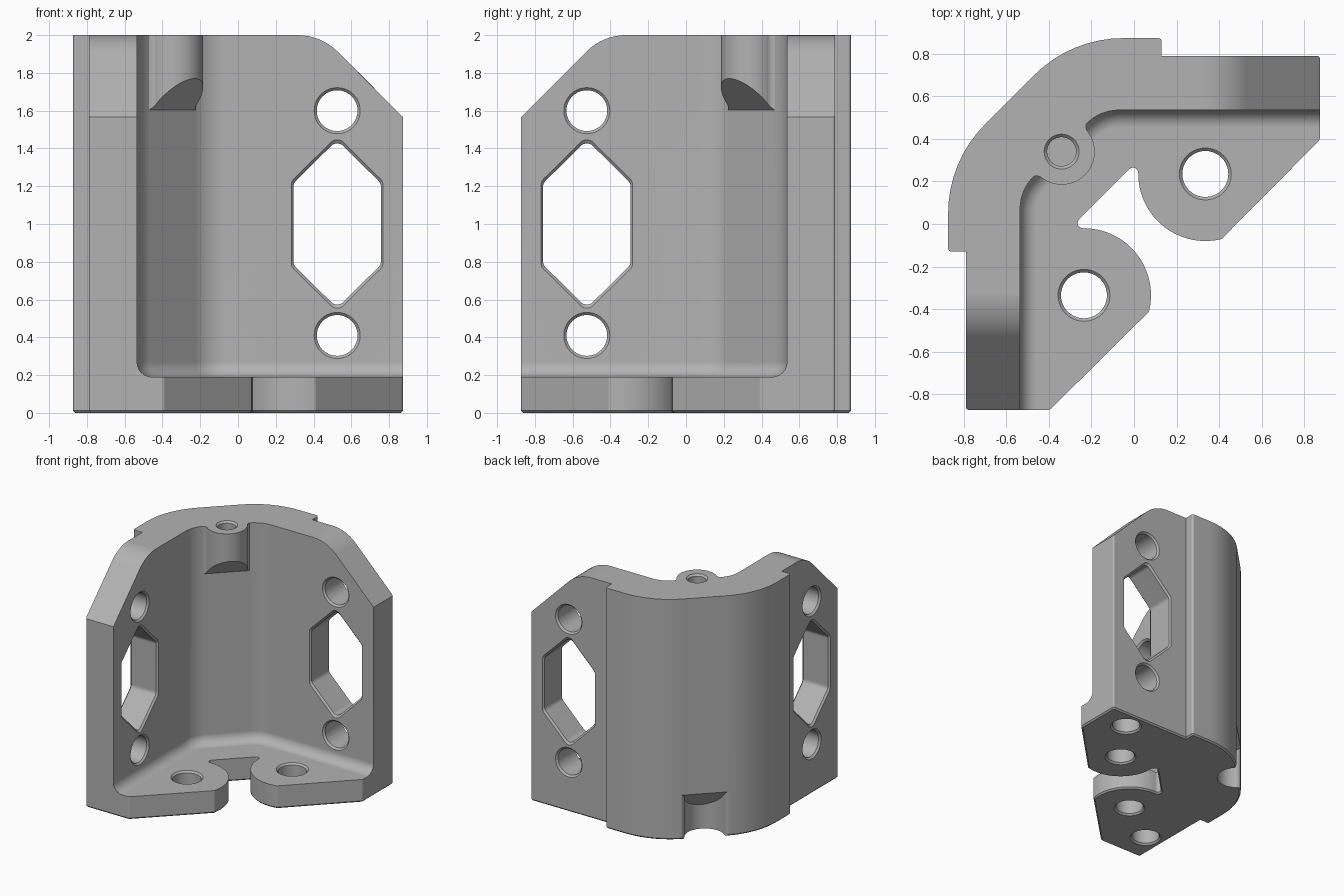
import bpy, bmesh, math
from mathutils import Vector

if "Cube" in bpy.data.objects:
    bpy.data.objects.remove(bpy.data.objects["Cube"])

gray = bpy.data.materials.new("plain gray")
gray.use_nodes = True
gray.diffuse_color = (0.45, 0.45, 0.45, 1)
gray.node_tree.nodes["Principled BSDF"].inputs["Base Color"].default_value = gray.diffuse_color

ROOT2 = math.sqrt(2)


def rounded(points, seg=8):
    """Polygon from (x, y[, radius]) corners, with the corners rounded."""
    out = []
    for i, pt in enumerate(points):
        p = Vector(pt[:2])
        r = pt[2] if len(pt) > 2 else 0
        if not r:
            out.append(p)
            continue
        a = (Vector(points[i - 1][:2]) - p).normalized()
        b = (Vector(points[(i + 1) % len(points)][:2]) - p).normalized()
        half = a.angle(b) / 2
        c = p + (a + b).normalized() * r / math.sin(half)
        v0 = p + a * r / math.tan(half) - c
        v1 = p + b * r / math.tan(half) - c
        start = math.atan2(v0.y, v0.x)
        sweep = math.remainder(math.atan2(v1.y, v1.x) - start, math.tau)
        for k in range(seg + 1):
            t = start + sweep * k / seg
            out.append(c + Vector((math.cos(t), math.sin(t))) * r)
    return out


def circle(x, y, r, n=40):
    return [Vector((x + r * math.cos(math.tau * k / n), y + r * math.sin(math.tau * k / n)))
            for k in range(n)]


def swap(x, y):
    """Reflect across the corner diagonal."""
    return -y, -x


def both_halves(half):
    return half + [(*swap(p[0], p[1]), *p[2:]) for p in reversed(half)]


def loft(name, outline, stations, upright=False, mirror=False, center=(0, 0), bevel=0, seg=1):
    """Stack scaled copies of an outline; stations are (height, scale)."""
    bm = bmesh.new()
    mid = Vector(center)
    rings = []
    for height, scale in stations:
        ring = []
        for p in outline:
            q = mid + (p - mid) * scale
            h = height(q) if callable(height) else height
            x, y, z = (q.x, h, q.y) if upright else (q.x, q.y, h)
            if mirror:
                x, y = swap(x, y)
            ring.append(bm.verts.new((x, y, z)))
        rings.append(ring)
    n = len(outline)
    for low, high in zip(rings, rings[1:]):
        for i in range(n):
            j = (i + 1) % n
            bm.faces.new((low[i], low[j], high[j], high[i]))
    base = bm.faces.new(rings[0])
    bm.faces.new(rings[-1])
    bmesh.ops.recalc_face_normals(bm, faces=bm.faces)
    if bevel:
        bmesh.ops.bevel(bm, geom=list(base.edges), offset=bevel, segments=seg,
                        profile=0.5, affect='EDGES', clamp_overlap=False)
    mesh = bpy.data.meshes.new(name)
    bm.to_mesh(mesh)
    bm.free()
    mesh.materials.append(gray)
    obj = bpy.data.objects.new(name, mesh)
    bpy.context.collection.objects.link(obj)
    return obj


def combine(target, tool, operation='DIFFERENCE'):
    mod = target.modifiers.new("combine", 'BOOLEAN')
    mod.operation, mod.solver, mod.object = operation, 'EXACT', tool
    bpy.context.view_layer.objects.active = target
    bpy.ops.object.modifier_apply(modifier=mod.name)
    bpy.data.objects.remove(tool)


def through(outline, center, size, a, b, **kw):
    """Cutter through the layer a..b with a small chamfer at both mouths."""
    c, out = 0.014, 0.05
    wide, far = 1 + c / size, 1 + (c + out) / size
    levels = [(a - out, far), (a, wide), (a + c, 1), (b - c, 1), (b, wide), (b + out, far)]
    stations = [(h, s) for h, s in levels if h != a and h != b]
    return loft("cutter", outline, stations, center=center, **kw)


# Plan outline of the whole bracket, floor ears included
ear = (0.335, 0.235)
ear_r = 0.315
half = [(-0.295, 0.873, 0.59), (0.13, 0.873, 0.016), (0.13, 0.79),
        (0.873, 0.79, 0.014), (0.873, 0.395, 0.03)]
for k in range(19):
    t = math.radians(-76 - 104 * k / 18)
    half.append((ear[0] + ear_r * math.cos(t), ear[1] + ear_r * math.sin(t)))
half.append((0.02, 0.3, 0.025))
bracket = loft("corner_bracket", rounded(both_halves(half)), [(0, 1), (2.2, 1)], bevel=0.012)

# Open inside above the floor, with a fillet along the foot of the walls
inside = [(-0.16, 0.535, 0.22), (3, 0.535)]
space = rounded(inside + [(3, -3)] + [swap(*p[:2]) + p[2:] for p in reversed(inside)])
combine(bracket, loft("inside", space, [(0.19, 1), (2.5, 1)], bevel=0.08, seg=6))


# Tongue shape shared by the inner boss and the matching outer notch
def tongue(shift):
    side = [(0.24, -0.66), (0.24, -0.495), (0.153, -0.495, 0.04)]
    arc = [(0.155 * math.cos(math.radians(a)), -0.48 + 0.155 * math.sin(math.radians(a)))
           for a in range(10, 171, 8)]
    other = [(-p[0], *p[1:]) for p in reversed(side)]
    return [Vector(((p.x + p.y + shift) / ROOT2, (p.x - p.y - shift) / ROOT2))
            for p in rounded(side + arc + other)]


def depth(p):
    return (p.x - p.y) / ROOT2


combine(bracket, loft("boss", tongue(0), [(lambda p: 2.095 + depth(p), 1), (2.15, 1)]), 'UNION')
combine(bracket, loft("notch", tongue(-0.332),
                      [(-0.2, 1), (lambda p: -0.457 - depth(p), 1)]))

# Flat top with sloping arm ends
for mirror, top in ((False, 2.0), (True, 2.0005)):
    slope = rounded([(-1.3, top), (2.44 - top, top, 0.3), (1.3, 1.14), (1.3, 2.6), (-1.3, 2.6)])
    combine(bracket, loft("top_trim", slope, [(-1.4, 1), (1.4, 1)], upright=True, mirror=mirror))

# Screw hole in the boss
pin = (-0.34, 0.34)
combine(bracket, loft("boss_hole", circle(*pin, 0.068),
                      [(1.7, 1), (1.985, 1), (2.05, 1.9)], center=pin))

# Holes and windows, the same in each arm
window = rounded([(0.525, 1.445), (0.757, 1.215), (0.757, 0.785),
                  (0.525, 0.555), (0.293, 0.785), (0.293, 1.215)])
window = rounded([(p.x, p.y, 0.045) for p in window], seg=5)
foot = (0.61, 0.63)
for mirror in (False, True):
    for z in (1.6, 0.41):
        c = (0.525, z)
        combine(bracket, through(circle(*c, 0.108), c, 0.108, 0.535, 0.79,
                                 upright=True, mirror=mirror))
    combine(bracket, through(window, (0.525, 1.0), 0.3, 0.535, 0.79,
                             upright=True, mirror=mirror))
    combine(bracket, through(circle(*ear, 0.108), ear, 0.108, 0, 0.19, mirror=mirror))
    combine(bracket, loft("foot_hole", circle(*foot, 0.108),
                          [(-0.05, 1.6), (0.014, 1), (0.15, 1)], center=foot, mirror=mirror))

# Smooth the curved faces, keep the edges crisp
bpy.ops.object.select_all(action='DESELECT')
bracket.select_set(True)
bpy.context.view_layer.objects.active = bracket
bpy.ops.object.shade_smooth_by_angle(angle=math.radians(28))
weighted = bracket.modifiers.new("even_shading", 'WEIGHTED_NORMAL')
weighted.keep_sharp = True
